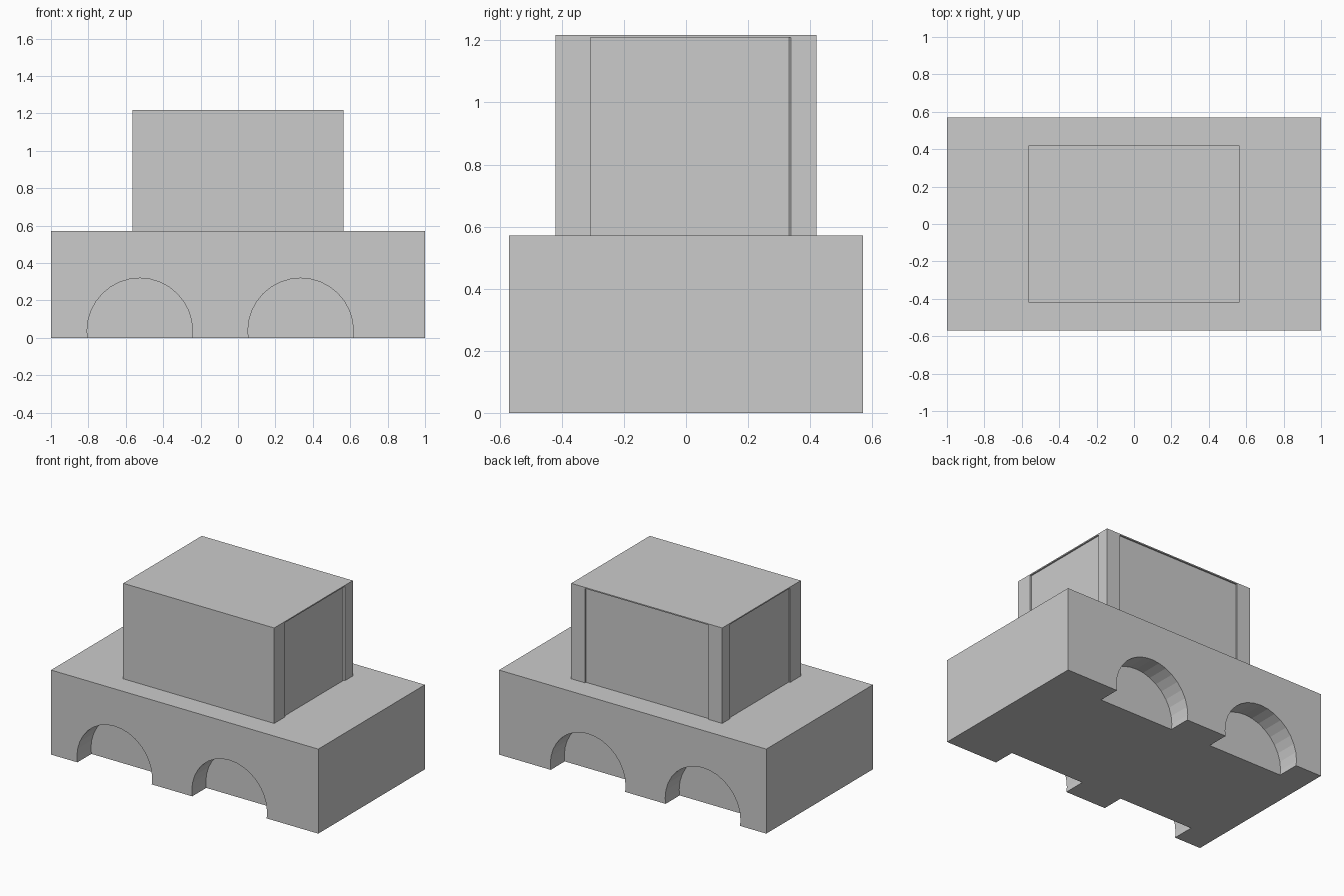
import bpy, bmesh, math
from mathutils import Matrix

if "Cube" in bpy.data.objects:
    bpy.data.objects.remove(bpy.data.objects["Cube"])


def make_object(name, bm):
    bmesh.ops.recalc_face_normals(bm, faces=bm.faces)
    mesh = bpy.data.meshes.new(name)
    bm.to_mesh(mesh)
    bm.free()
    obj = bpy.data.objects.new(name, mesh)
    bpy.context.collection.objects.link(obj)
    return obj


def prism(name, outline, z0, z1):
    """Extrude a plan outline upward."""
    bm = bmesh.new()
    face = bm.faces.new([bm.verts.new((x, y, z0)) for x, y in outline])
    top = bmesh.ops.extrude_face_region(bm, geom=[face])
    verts = [g for g in top["geom"] if isinstance(g, bmesh.types.BMVert)]
    bmesh.ops.translate(bm, vec=(0, 0, z1 - z0), verts=verts)
    return make_object(name, bm)


def rectangle(hx, hy):
    return [(-hx, -hy), (hx, -hy), (hx, hy), (-hx, hy)]


BODY_Y, BODY_TOP = 0.57, 0.572
CAB_X, CAB_Y, CAB_TOP = 0.565, 0.42, 1.218
ARCH_R, ARCH_Z, ARCH_DEPTH = 0.282, 0.037, 0.15

# Lower body
body = prism("body", rectangle(1.0, BODY_Y), 0, BODY_TOP)

# Wheel arches, two on each side
bm = bmesh.new()
for x in (-0.525, 0.335):
    for side in (-1, 1):
        # Twice the pocket depth, centred on the body side
        bmesh.ops.create_cone(
            bm, cap_ends=True, segments=32, radius1=ARCH_R, radius2=ARCH_R,
            depth=2 * ARCH_DEPTH,
            matrix=Matrix.Translation((x, side * BODY_Y, ARCH_Z))
            @ Matrix.Rotation(math.pi / 2, 4, 'X'))
cutter = make_object("arch_cutter", bm)
cutter.hide_render = True
cutter.hide_set(True)
mod = body.modifiers.new("arches", 'BOOLEAN')
mod.operation = 'DIFFERENCE'
mod.solver = 'EXACT'
mod.object = cutter

# Cabin walls: shallow window recesses between the corner pillars
R = 0.01
half = [(CAB_X, -CAB_Y), (CAB_X, -0.307), (CAB_X - R, -0.307),
        (CAB_X - R, 0.332), (CAB_X, 0.338), (CAB_X, CAB_Y),
        (0.462, CAB_Y), (0.462, CAB_Y - R)]
prism("cabin", half + [(-x, y) for x, y in reversed(half)],
      BODY_TOP, CAB_TOP - 0.008)

# Thin roof plate
prism("roof", rectangle(CAB_X, CAB_Y), CAB_TOP - 0.008, CAB_TOP)
